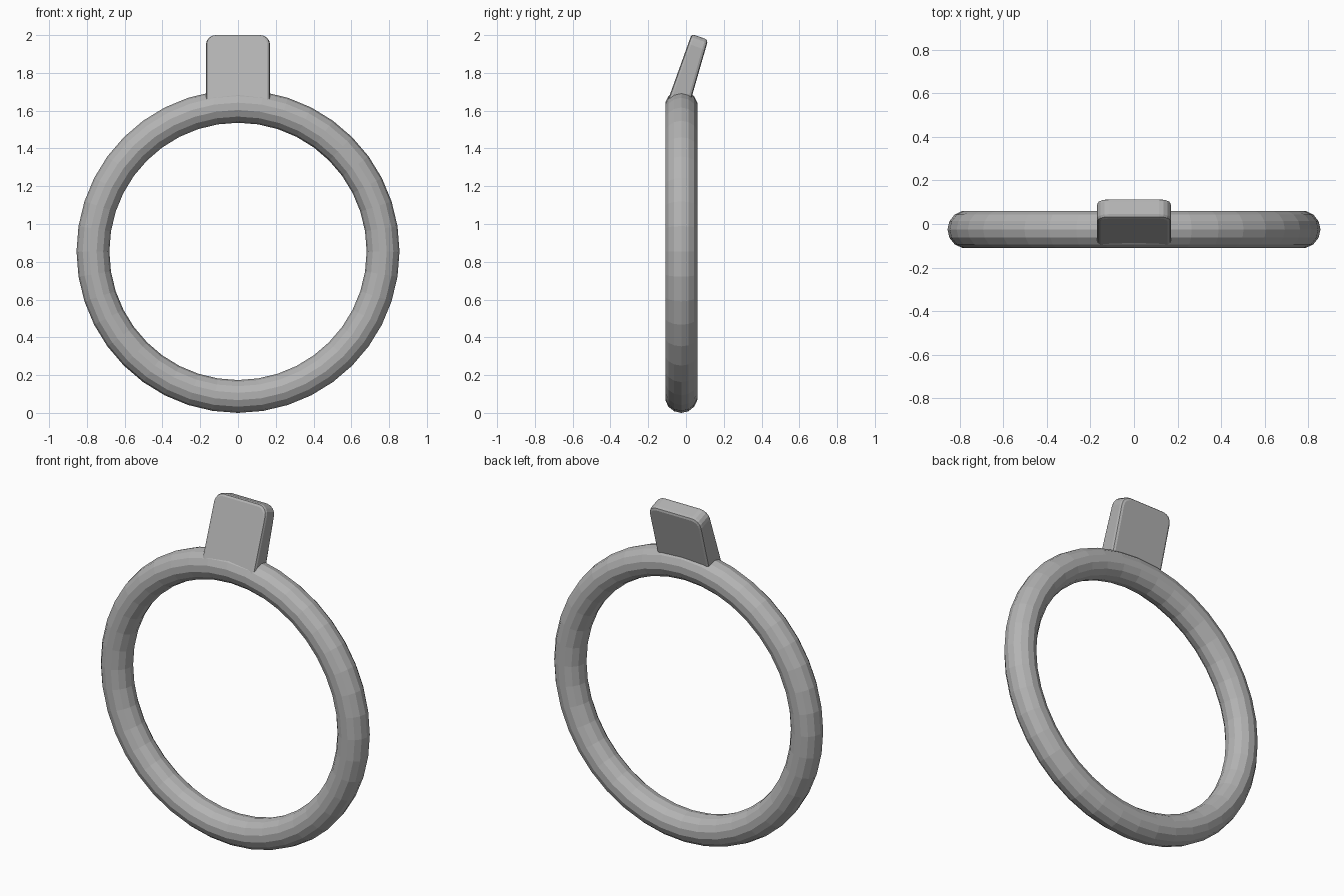
import bpy, bmesh, math

if "Cube" in bpy.data.objects:
    bpy.data.objects.remove(bpy.data.objects["Cube"])

grey = bpy.data.materials.new("grey")
grey.diffuse_color = (0.45, 0.45, 0.45, 1)
grey.use_nodes = True
grey.node_tree.nodes["Principled BSDF"].inputs["Base Color"].default_value = grey.diffuse_color

# Ring: faceted torus standing upright
bpy.ops.mesh.primitive_torus_add(major_segments=40, minor_segments=14,
                                 major_radius=0.768, minor_radius=0.087,
                                 location=(0, -0.025, 0.855),
                                 rotation=(math.pi / 2, 0, 0))
ring = bpy.context.object
ring.name = "ring"
ring.data.materials.append(grey)

# Tab: tapered side profile (y, z), extruded across x, leaning back
profile = [(-0.105, 1.63), (0.018, 1.63), (0.117, 1.975), (0.03, 2.006)]
half_w = 0.17
bm = bmesh.new()
left = [bm.verts.new((-half_w, y, z)) for y, z in profile]
right = [bm.verts.new((half_w, y, z)) for y, z in profile]
bm.faces.new(left)
bm.faces.new(right[::-1])
for i in range(4):
    j = (i + 1) % 4
    bm.faces.new((left[j], left[i], right[i], right[j]))
bmesh.ops.recalc_face_normals(bm, faces=bm.faces)

# Round the two top corners
corners = [e for e in bm.edges if all(v.co.z > 1.9 for v in e.verts)
           and abs(e.verts[0].co.x - e.verts[1].co.x) < 1e-4]
bmesh.ops.bevel(bm, geom=corners, offset=0.055, segments=4, profile=0.5, affect='EDGES')

# Soften the rim around the front and back faces
bm.normal_update()
rim = [e for e in bm.edges if e.calc_face_angle(0) > 0.9
       and max(v.co.z for v in e.verts) > 1.7]
bmesh.ops.bevel(bm, geom=rim, offset=0.016, segments=2, profile=0.5, affect='EDGES')

mesh = bpy.data.meshes.new("tab")
bm.to_mesh(mesh)
bm.free()
mesh.materials.append(grey)
tab = bpy.data.objects.new("tab", mesh)
bpy.context.collection.objects.link(tab)
